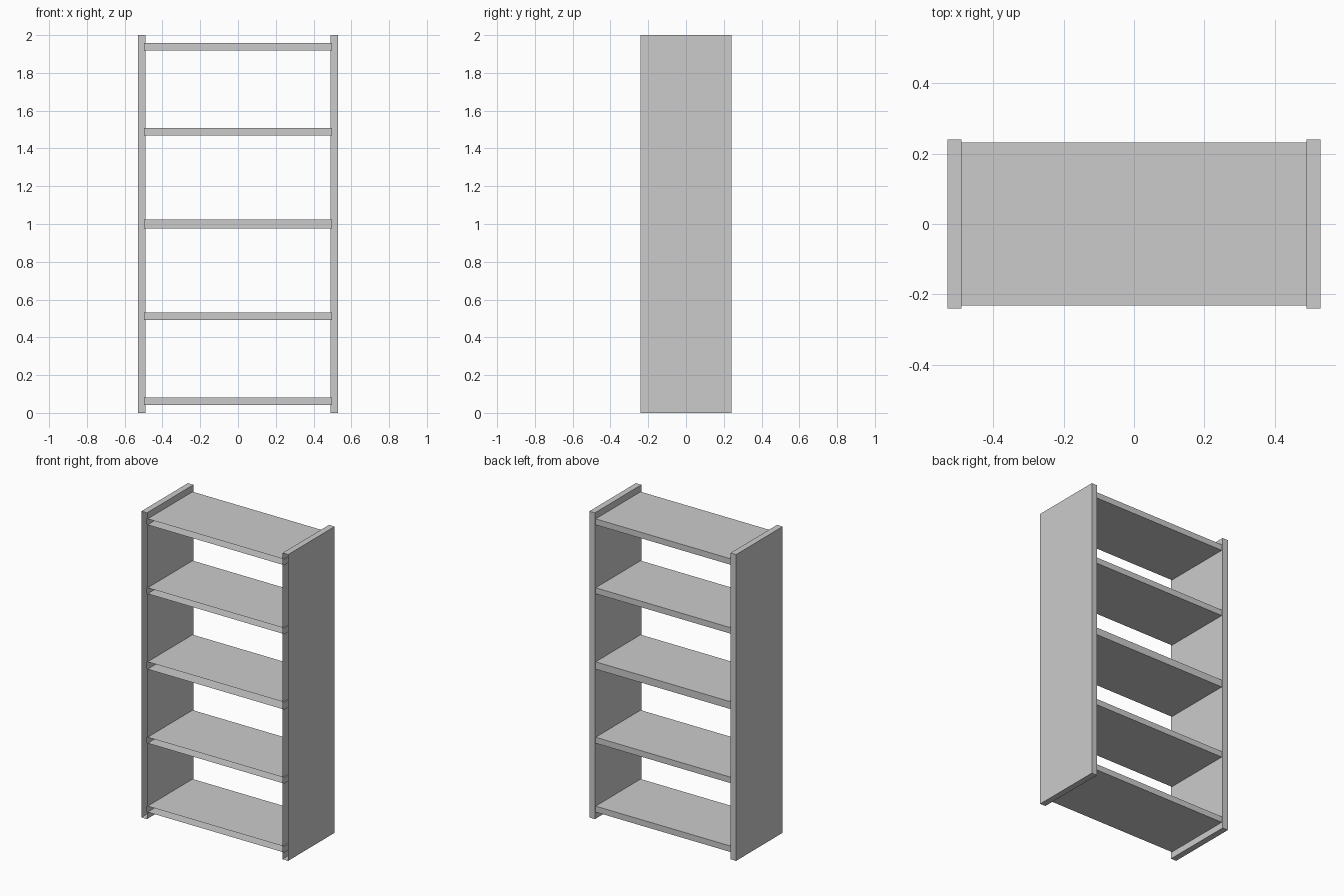
import bpy, bmesh
from mathutils import Matrix, Vector

if "Cube" in bpy.data.objects:
    bpy.data.objects.remove(bpy.data.objects["Cube"])


def open_board(name, lo, hi):
    """Box board whose front (-y) face is left open."""
    lo, hi = Vector(lo), Vector(hi)
    size = hi - lo
    bm = bmesh.new()
    bmesh.ops.create_cube(bm, size=1, matrix=Matrix.Diagonal((*size, 1)))
    bm.normal_update()
    front = [f for f in bm.faces if f.normal.y < -0.9]
    bmesh.ops.delete(bm, geom=front, context='FACES_ONLY')
    mesh = bpy.data.meshes.new(name)
    bm.to_mesh(mesh)
    bm.free()
    obj = bpy.data.objects.new(name, mesh)
    obj.location = (lo + hi) / 2
    bpy.context.collection.objects.link(obj)
    return obj


# Side panels
for side, x in (("left", -0.51), ("right", 0.51)):
    open_board(f"{side}_side_panel", (x - 0.02, -0.24, 0), (x + 0.02, 0.24, 2))

# Shelves: centre height and thickness, the middle one is slightly thicker
shelves = {
    "bottom_shelf": (0.062, 0.039),
    "lower_shelf": (0.512, 0.039),
    "middle_shelf": (1.0, 0.048),
    "upper_shelf": (1.488, 0.039),
    "top_shelf": (1.938, 0.039),
}
for name, (z, t) in shelves.items():
    open_board(name, (-0.497, -0.232, z - t / 2), (0.497, 0.232, z + t / 2))
